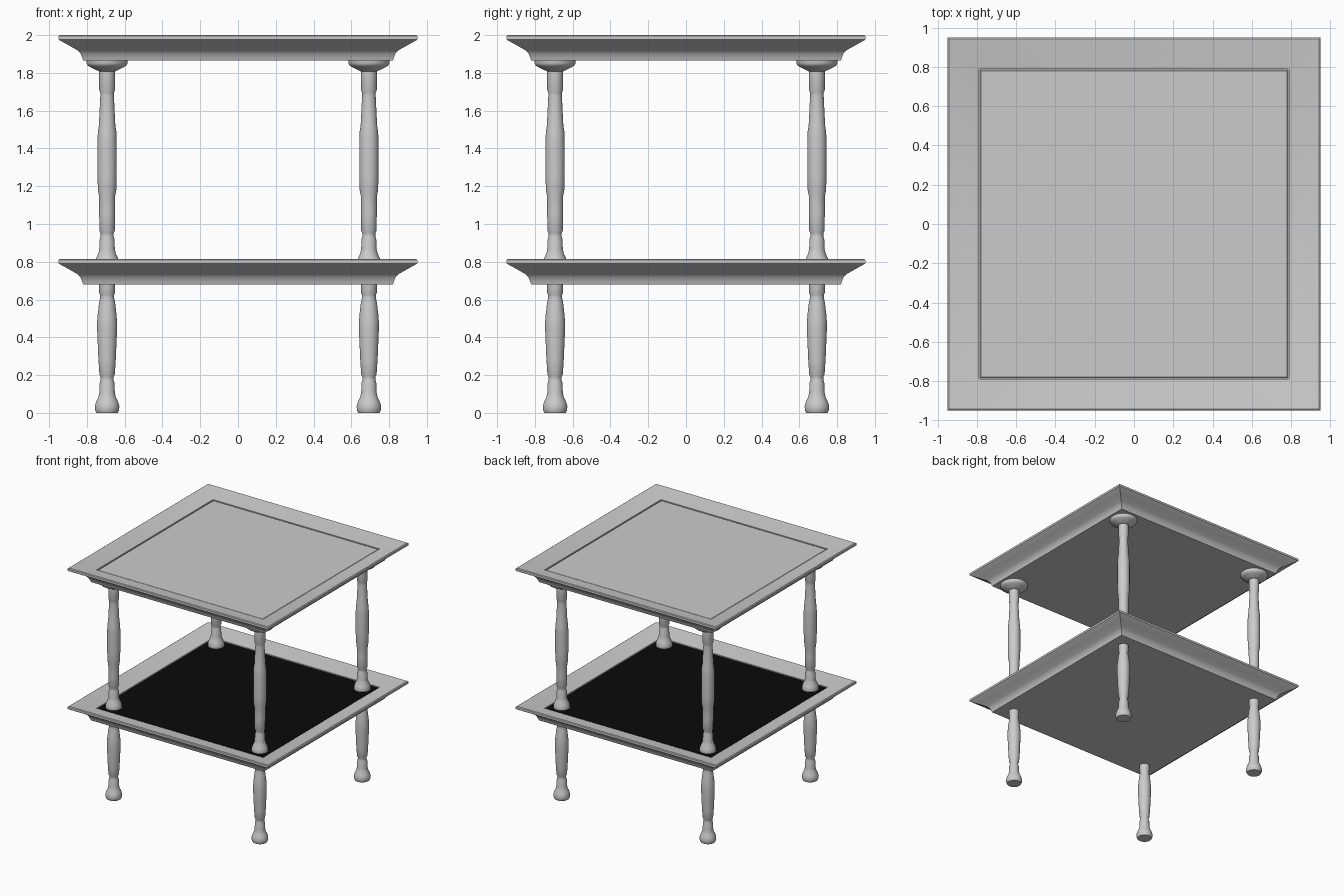
import bpy, bmesh, math

old = bpy.data.objects.get("Cube")
if old:
    bpy.data.objects.remove(old, do_unlink=True)


def material(name, rgb):
    m = bpy.data.materials.new(name)
    m.use_nodes = True
    m.diffuse_color = (*rgb, 1)
    m.node_tree.nodes["Principled BSDF"].inputs["Base Color"].default_value = (*rgb, 1)
    return m


grey = material("grey paint", (0.6, 0.6, 0.6))
black = material("black panel", (0.003, 0.003, 0.003))


def loft(name, profile, sides, mat, location=(0, 0, 0), angle=35):
    """Stack regular rings along (apothem or radius, z) points and cap both ends."""
    bm = bmesh.new()
    grow = math.sqrt(2) if sides == 4 else 1
    rings = []
    for r, z in profile:
        turns = [2 * math.pi * (i + 0.5) / sides for i in range(sides)]
        rings.append([bm.verts.new((r * grow * math.cos(a), r * grow * math.sin(a), z))
                      for a in turns])
    for low, high in zip(rings, rings[1:]):
        for i in range(sides):
            j = (i + 1) % sides
            bm.faces.new((low[i], low[j], high[j], high[i]))
    bm.faces.new(rings[0][::-1])
    bm.faces.new(rings[-1])
    bmesh.ops.recalc_face_normals(bm, faces=bm.faces)
    mesh = bpy.data.meshes.new(name)
    bm.to_mesh(mesh)
    bm.free()
    mesh.materials.append(mat)
    obj = bpy.data.objects.new(name, mesh)
    obj.location = location
    bpy.context.collection.objects.link(obj)
    bpy.ops.object.select_all(action='DESELECT')
    obj.select_set(True)
    bpy.context.view_layer.objects.active = obj
    bpy.ops.object.shade_smooth_by_angle(angle=math.radians(angle))
    return obj


# Moulded tray: underside, cove, lip, then a rim sloping in to a shallow recess
tray = [(0.82, 0), (0.825, 0.015), (0.835, 0.04), (0.85, 0.055), (0.9, 0.083),
        (0.943, 0.107), (0.95, 0.112), (0.95, 0.13), (0.943, 0.135),
        (0.79, 0.1), (0.79, 0.085)]
for level, base, mat in (("lower", 0.68, black), ("upper", 1.865, grey)):
    loft(level + "_tray", tray, 4, grey, (0, 0, base))
    loft(level + "_panel", [(0.784, 0.084), (0.784, 0.094), (0.78, 0.097)],
         4, mat, (0, 0, base))

# Turned foot shared by both leg stages
foot = [(0.057, 0), (0.064, 0.015), (0.065, 0.035), (0.058, 0.06), (0.046, 0.085),
        (0.041, 0.11), (0.039, 0.16), (0.034, 0.175), (0.034, 0.19), (0.041, 0.205)]
lower_leg = foot + [(0.046, 0.28), (0.05, 0.37), (0.053, 0.44), (0.053, 0.48),
                    (0.05, 0.52), (0.043, 0.58), (0.037, 0.61), (0.037, 0.625),
                    (0.042, 0.635), (0.042, 0.69)]
upper_leg = foot + [(0.042, 0.3), (0.043, 0.39), (0.049, 0.42), (0.051, 0.5),
                    (0.051, 0.68), (0.049, 0.73), (0.044, 0.76), (0.036, 0.92),
                    (0.036, 0.935), (0.042, 0.95), (0.042, 1.05)]
capital = [(0.042, 0), (0.06, 0.008), (0.088, 0.022), (0.104, 0.032),
           (0.109, 0.042), (0.11, 0.058)]

for side, x in (("left", 0.693), ("right", -0.693)):
    for end, y in (("front", -0.693), ("back", 0.693)):
        tag = f"{end}_{side}"
        loft(tag + "_lower_leg", lower_leg, 32, grey, (x, y, 0))
        loft(tag + "_upper_leg", upper_leg, 32, grey, (x, y, 0.76))
        loft(tag + "_leg_capital", capital, 32, grey, (x, y, 1.808))
